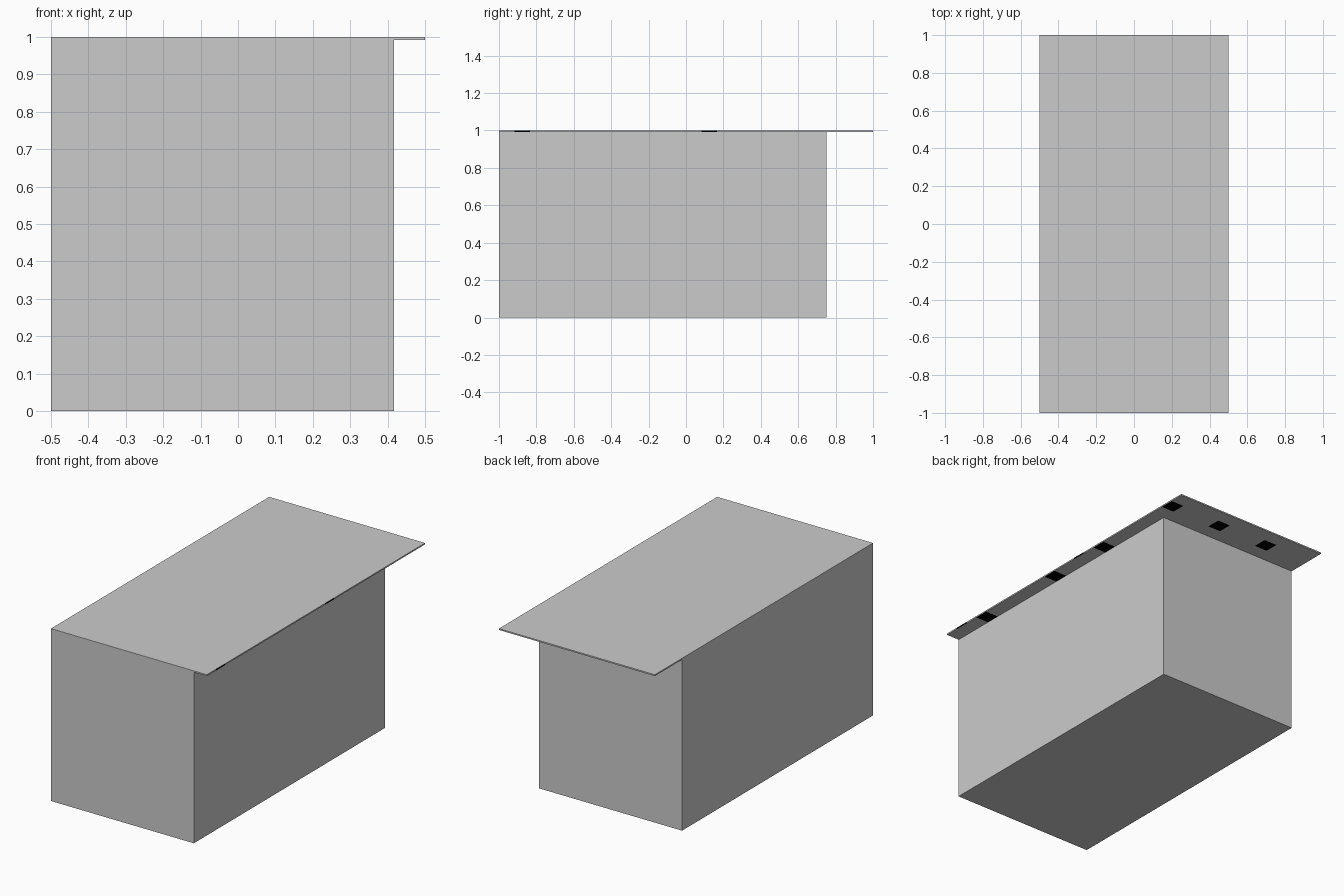
import bpy, bmesh
from mathutils import Matrix

if "Cube" in bpy.data.objects:
    bpy.data.objects.remove(bpy.data.objects["Cube"])

T = 0.008          # roof thickness
CELL = 1 / 12      # ceiling tile size


def add_object(name, bm):
    mesh = bpy.data.meshes.new(name)
    bm.to_mesh(mesh)
    bm.free()
    obj = bpy.data.objects.new(name, mesh)
    bpy.context.collection.objects.link(obj)
    return obj


# Main block, set back from the right and rear roof edges
x0, x1, y0, y1, z1 = -0.5, 0.5 - CELL, -1.0, 0.75, 1 - T
bm = bmesh.new()
bmesh.ops.create_cube(bm, size=1, matrix=Matrix.Translation(
    ((x0 + x1) / 2, (y0 + y1) / 2, z1 / 2)) @ Matrix.Diagonal((x1 - x0, y1 - y0, z1, 1)))
add_object("main_block", bm)

# Thin roof slab: tiled underside, plain top
bm = bmesh.new()
bmesh.ops.create_grid(bm, x_segments=12, y_segments=24, size=0.5,
                      matrix=Matrix.Translation((0, 0, 1 - T)) @ Matrix.Diagonal((1, 2, 1, 1)))
under = list(bm.faces)
ext = bmesh.ops.extrude_face_region(bm, geom=under, use_keep_orig=True)["geom"]
bmesh.ops.translate(bm, vec=(0, 0, T), verts=[g for g in ext if isinstance(g, bmesh.types.BMVert)])
bmesh.ops.dissolve_faces(bm, faces=[g for g in ext if isinstance(g, bmesh.types.BMFace)])
bmesh.ops.recalc_face_normals(bm, faces=bm.faces)

# Dark ceiling panels and dark rim panels, by tile index
dark_tiles = {(3, 22), (7, 22), (11, 22), (11, 15), (11, 10), (11, 3)}
dark_rim = {1, 13}
for f in bm.faces:
    c = f.calc_center_median()
    i, j = int((c.x + 0.5) / CELL), int((c.y + 1) / CELL)
    if f.normal.z < -0.5 and (i, j) in dark_tiles:
        f.material_index = 1
    elif f.normal.x > 0.5 and j in dark_rim:
        f.material_index = 1

# Seams between the ceiling tiles
bmesh.ops.split_edges(bm, edges=[e for e in bm.edges if len(e.link_faces) == 2
                                 and all(f.normal.z < -0.5 for f in e.link_faces)])
roof = add_object("roof_slab", bm)

for name, colour in (("roof_grey", (0.6, 0.6, 0.6, 1)), ("panel_black", (0, 0, 0, 1))):
    mat = bpy.data.materials.new(name)
    mat.diffuse_color = colour
    mat.use_nodes = True
    mat.node_tree.nodes["Principled BSDF"].inputs["Base Color"].default_value = mat.diffuse_color
    roof.data.materials.append(mat)
roof.data.materials[0] = None
